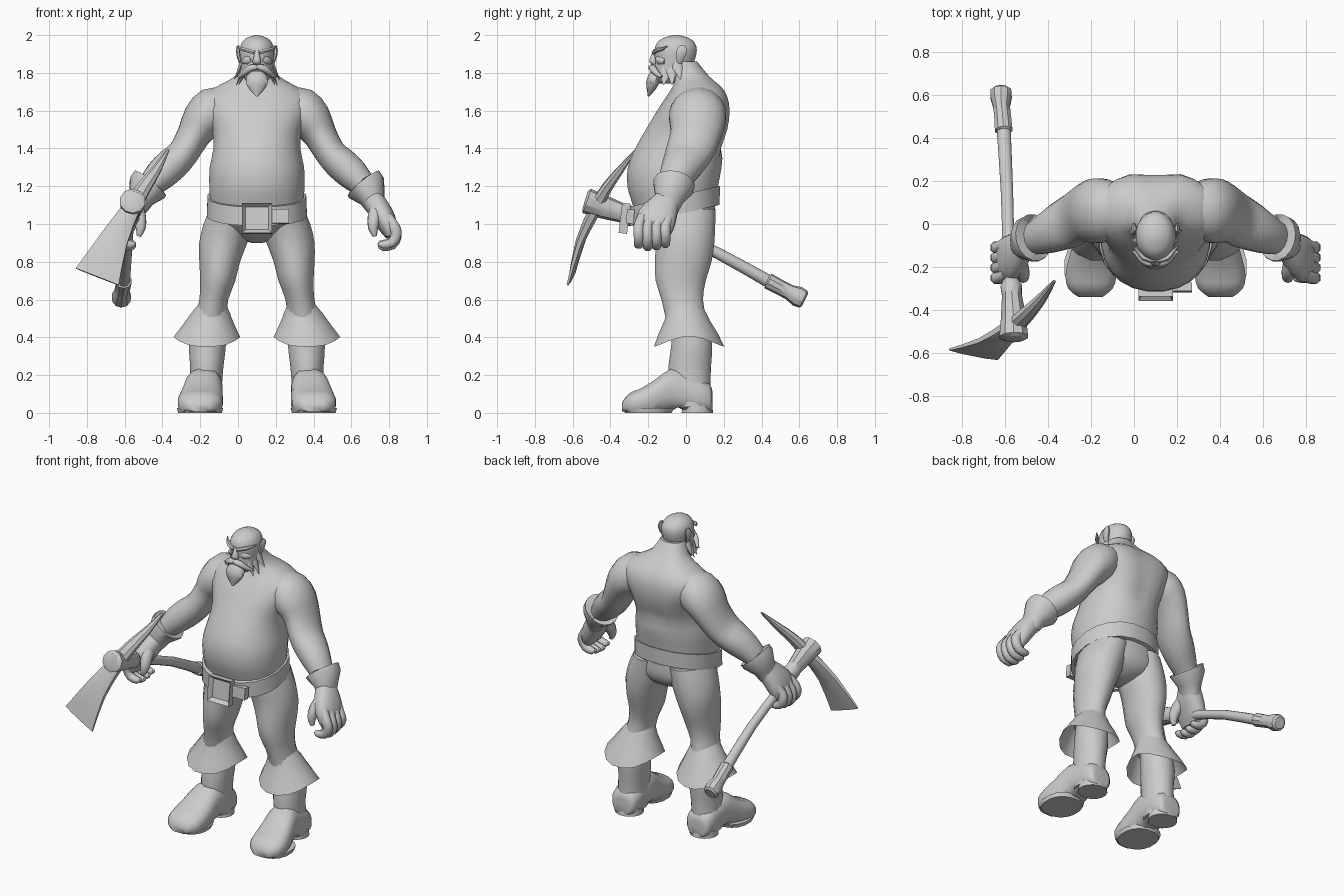
import bpy, bmesh, math
from mathutils import Vector

CX = 0.1  # body symmetry plane
X, Y, Z = Vector((1, 0, 0)), Vector((0, 1, 0)), Vector((0, 0, 1))
grey = bpy.data.materials.new("plain grey")
grey.diffuse_color = (0.6, 0.6, 0.6, 1)


def finish(name, bm, angle=50):
    bmesh.ops.recalc_face_normals(bm, faces=bm.faces)
    me = bpy.data.meshes.new(name)
    bm.to_mesh(me)
    bm.free()
    ob = bpy.data.objects.new(name, me)
    bpy.context.collection.objects.link(ob)
    me.materials.append(grey)
    bpy.ops.object.select_all(action='DESELECT')
    ob.select_set(True)
    bpy.context.view_layer.objects.active = ob
    bpy.ops.object.shade_smooth_by_angle(angle=math.radians(angle))
    return ob


def spline(rows, n):
    """Catmull-Rom rows of numbers, n steps per span."""
    if n < 2:
        return rows
    out = []
    for i in range(len(rows) - 1):
        p0, p1, p2, p3 = (rows[max(i - 1, 0)], rows[i], rows[i + 1], rows[min(i + 2, len(rows) - 1)])
        for k in range(n):
            t = k / n
            out.append([0.5 * (2 * b + (c - a) * t + (2 * a - 5 * b + 4 * c - d) * t * t
                               + (3 * b - a - 3 * c + d) * t ** 3) for a, b, c, d in zip(p0, p1, p2, p3)])
    return out + [rows[-1]]


def loft(name, rows, ref=Y, axis=None, sides=16, n=2, p=2.0, caps=True, shape=None, angle=50):
    """Skin rows of (x, y, z, half width, half depth along ref)."""
    rows = spline([list(r) for r in rows], n)
    pts = [Vector(r[:3]) for r in rows]
    bm = bmesh.new()
    rings = []
    for i, r in enumerate(rows):
        t = axis or (pts[min(i + 1, len(pts) - 1)] - pts[max(i - 1, 0)]).normalized()
        b = (ref - t * ref.dot(t)).normalized()
        a = b.cross(t)
        ring = []
        for k in range(sides):
            w = 2 * math.pi * (k + 0.5) / sides
            c, s = math.cos(w), math.sin(w)
            c, s = (math.copysign(abs(v) ** (2 / p), v) for v in (c, s))
            co = pts[i] + a * (c * max(r[3], .001)) + b * (s * max(r[4], .001))
            if shape:
                co = shape(co, i / (len(rows) - 1), c, s)
            ring.append(bm.verts.new(co))
        rings.append(ring)
    for r0, r1 in zip(rings, rings[1:]):
        for k in range(sides):
            j = (k + 1) % sides
            bm.faces.new((r0[k], r0[j], r1[j], r1[k]))
    if caps:
        bm.faces.new(rings[0])
        bm.faces.new(rings[-1])
    return finish(name, bm, angle)


def upright(name, rows, x=CX, **kw):
    """Loft of level rings from (z, y, half width, half depth)."""
    return loft(name, [(x, y, z, a, b) for z, y, a, b in rows], axis=Z, **kw)


def pair(name, rows, **kw):
    """Mirrored lofts; x is the distance from the body plane."""
    for s, side in ((-1, "right"), (1, "left")):
        loft(side + "_" + name, [(CX + s * r[0], *r[1:]) for r in rows], **kw)


def box(name, c, size, tilt=0, inset=0):
    bm = bmesh.new()
    bmesh.ops.create_cube(bm, size=1)
    for v in bm.verts:
        v.co = Vector((v.co.x * size[0], v.co.y * size[1], v.co.z * size[2]))
    if inset:  # sunken front panel
        f = [f for f in bm.faces if f.normal.y < -.9]
        bmesh.ops.inset_region(bm, faces=f, thickness=inset, depth=0)
        bmesh.ops.translate(bm, verts=f[0].verts, vec=(0, size[1] * .6, 0))
    ob = finish(name, bm, 30)
    ob.location = c
    ob.rotation_euler.x = tilt


# Torso: heavy belly, broad back with a shallow spine groove
def back_groove(co, f, c, s):
    if s > 0.5 and f > 0.35:
        co.y -= 0.03 * max(0, 1 - abs(co.x - CX) / 0.09) * min(1, (1 - f) * 4)
    return co


upright("torso", [(1.06, -.06, .245, .21), (1.13, -.065, .25, .228), (1.2, -.07, .254, .242),
                  (1.3, -.06, .252, .25), (1.4, -.035, .232, .236), (1.5, .01, .24, .224),
                  (1.6, .045, .285, .2), (1.68, .063, .28, .165), (1.735, .06, .2, .128),
                  (1.785, .03, .115, .1), (1.86, -.02, .08, .08)], sides=24, p=2.2, shape=back_groove)

# Trousers: hips and two legs
upright("hips", [(1.13, -.06, .245, .21), (1.04, -.045, .255, .2), (.98, -.02, .235, .165),
                 (.93, -.01, .13, .12), (.9, -.01, .03, .05)], sides=20, p=2.3)
pair("trouser_leg", [(.125, -.02, 1.08, .125, .18), (.15, -.01, 1.0, .135, .168), (.178, -.005, .9, .13, .158),
                     (.197, -.015, .8, .11, .153), (.207, -.028, .7, .095, .135), (.228, -.02, .6, .078, .112),
                     (.245, .0, .5, .085, .11)], axis=Z)


def wavy_hem(co, f, c, s):
    co.z += 0.055 * f * f * abs(c) ** 3
    return co


pair("trouser_cuff", [(.235, -.012, .58, .07, .09), (.245, .002, .525, .105, .11), (.25, .006, .49, .118, .122),
                      (.258, .012, .42, .15, .16), (.265, .017, .35, .18, .19)],
     axis=Z, caps=False, shape=wavy_hem, n=1)


# Boots
def flat_sole(co, f, c, s):
    co.z = max(co.z, .03 if -.06 < co.y < 0 else .008)
    return co


pair("boot_shaft", [(.25, .02, .5, .09, .1), (.262, .03, .36, .1, .11), (.265, .02, .25, .09, .115),
                    (.27, .02, .16, .088, .112), (.275, .03, .03, .09, .105)], axis=Z)
pair("boot_foot", [(.275, .14, .06, .05, .05), (.275, .12, .08, .085, .08), (.275, .0, .11, .095, .11),
                   (.282, -.08, .12, .1, .115), (.292, -.16, .08, .112, .1), (.3, -.24, .055, .12, .075),
                   (.302, -.3, .045, .105, .06), (.302, -.34, .03, .055, .025)],
     ref=Z, axis=Y, p=2.5, shape=flat_sole)
pair("boot_heel", [(.275, .06, 0, .09, .085), (.275, .06, .04, .09, .08)], axis=Z, n=1)
pair("boot_sole", [(.301, -.2, 0, .118, .125), (.301, -.2, .025, .124, .138)], axis=Z, n=1, p=2.3)


# Belt tilted down to the front, with buckle and strap end
def tilt_belt(co, f, c, s):
    co.z += 0.23 * co.y
    return co


upright("belt", [(1.06, -.062, .25, .22), (1.06, -.062, .268, .242), (1.16, -.062, .264, .245),
                 (1.16, -.062, .235, .22)], sides=20, n=1, p=2.2, caps=False, shape=tilt_belt, angle=30)
box("buckle", (CX, -.325, 1.03), (.16, .045, .16), -.12, .028)
box("strap_end", (CX + .125, -.295, 1.04), (.09, .04, .075), -.1)

# Arms
pair("arm", [(.15, .07, 1.64, .09, .11), (.225, .065, 1.605, .125, .145), (.285, .06, 1.55, .115, .152),
             (.335, .05, 1.47, .09, .135), (.39, .015, 1.375, .083, .125), (.45, -.015, 1.315, .09, .112),
             (.51, -.045, 1.26, .085, .095), (.57, -.07, 1.195, .065, .075), (.615, -.09, 1.12, .05, .06)])
# Flared glove cuffs
pair("glove_cuff", [(.57, -.068, 1.205, .06, .07), (.565, -.062, 1.215, .108, .11), (.578, -.07, 1.195, .108, .11),
                    (.612, -.09, 1.135, .07, .078), (.63, -.11, 1.08, .05, .07)], n=1, caps=False, angle=35)
# Gloved hands
pair("palm", [(.605, -.085, 1.15, .05, .06), (.64, -.12, 1.09, .06, .085), (.675, -.155, 1.03, .058, .105),
              (.70, -.175, .97, .045, .1), (.705, -.18, .93, .025, .08)], p=2.3)
for i in range(4):
    y, d = -.25 + .047 * i, .012 * abs(i - 1.3)
    pair("finger_%d" % (i + 1), [(.69, y + .02, 1.04, .03, .027), (.725, y, .985, .033, .029),
                                 (.738, y, .93 + d, .031, .029), (.715, y, .885 + d, .027, .027),
                                 (.665, y, .875 + d, .022, .024), (.645, y, .885 + d, .01, .012)], sides=8, p=2.2)
pair("thumb", [(.635, -.16, 1.09, .035, .04), (.622, -.215, 1.04, .036, .04), (.615, -.245, .98, .028, .03),
               (.625, -.25, .935, .012, .014)], sides=10)

# Head
upright("head", [(1.745, -.09, .045, .05), (1.77, -.085, .068, .075), (1.81, -.075, .083, .092),
                 (1.86, -.06, .087, .105), (1.92, -.055, .093, .114), (1.96, -.053, .08, .1),
                 (1.985, -.053, .055, .068), (2.0, -.053, .012, .015)], sides=20)
upright("nose", [(1.92, -.158, .014, .015), (1.89, -.168, .016, .02), (1.86, -.172, .025, .025),
                 (1.845, -.165, .018, .018)], sides=8)
pair("ear", [(.085, -.035, 1.85, .008, .014), (.094, -.03, 1.88, .012, .024), (.1, -.022, 1.92, .012, .03),
             (.097, -.02, 1.945, .006, .014)], axis=Z, sides=8)
pair("eyebrow", [(.012, -.17, 1.908, .012, .012), (.055, -.157, 1.92, .012, .014), (.085, -.125, 1.928, .009, .01),
                 (.108, -.1, 1.94, .002, .002)], sides=6)
pair("cheek", [(.03, -.145, 1.875, .02, .02), (.05, -.135, 1.865, .024, .022), (.07, -.11, 1.86, .015, .015)], sides=8)

# Facial hair: moustache, goatee and jagged side whiskers
pair("moustache", [(.0, -.178, 1.83, .014, .02), (.035, -.178, 1.825, .02, .02), (.068, -.158, 1.8, .016, .016),
                   (.09, -.135, 1.782, .009, .01), (.112, -.125, 1.785, .002, .002)], sides=8)
upright("goatee", [(1.81, -.155, .03, .03), (1.785, -.165, .055, .036), (1.75, -.175, .062, .036),
                   (1.71, -.185, .04, .022), (1.675, -.198, .004, .004)], sides=10)
for i, (y, z, ty, tz) in enumerate([(-.045, 1.83, -.03, 1.765), (-.075, 1.805, -.075, 1.735), (-.11, 1.79, -.12, 1.735)]):
    pair("whisker_%d" % (i + 1), [(.076 - .008 * i, y, z + .04, .012, .02), (.088 - .008 * i, y, z, .012, .028),
                                  (.12 - .012 * i, ty, tz, .001, .002)], sides=6, n=1)

# Pickaxe: handle with grip and pommel, socket, curved head
loft("pick_handle", [(-.56, -.44, 1.09, .04, .045), (-.57, -.28, 1.04, .036, .04), (-.582, -.12, .97, .03, .03),
                     (-.59, .15, .855, .03, .03), (-.605, .44, .695, .034, .034), (-.615, .6, .615, .036, .036)],
     ref=Z, sides=10)
loft("pick_grip", [(-.605, .43, .70, .034, .034), (-.605, .435, .698, .043, .043), (-.61, .5, .663, .041, .041),
                   (-.615, .545, .64, .041, .041), (-.617, .59, .617, .052, .054), (-.618, .62, .602, .05, .05),
                   (-.618, .63, .597, .036, .036)], ref=Z, sides=10, n=1, angle=35)
loft("pick_socket", [(-.558, -.535, 1.125, .05, .05), (-.558, -.525, 1.122, .07, .068), (-.56, -.43, 1.088, .06, .062),
                     (-.567, -.33, 1.055, .048, .05), (-.57, -.29, 1.04, .052, .055), (-.573, -.26, 1.03, .036, .038)],
     ref=Z, sides=10, n=1, angle=35)
loft("pick_head", [(-.37, -.265, 1.392, .006, .008), (-.43, -.345, 1.29, .02, .026), (-.5, -.42, 1.19, .03, .04),
                   (-.565, -.48, 1.08, .035, .05), (-.655, -.555, .92, .025, .08), (-.745, -.605, .72, .01, .132)],
     ref=Vector((.85, -.2, -.45)), sides=8, p=2.4, angle=35)
